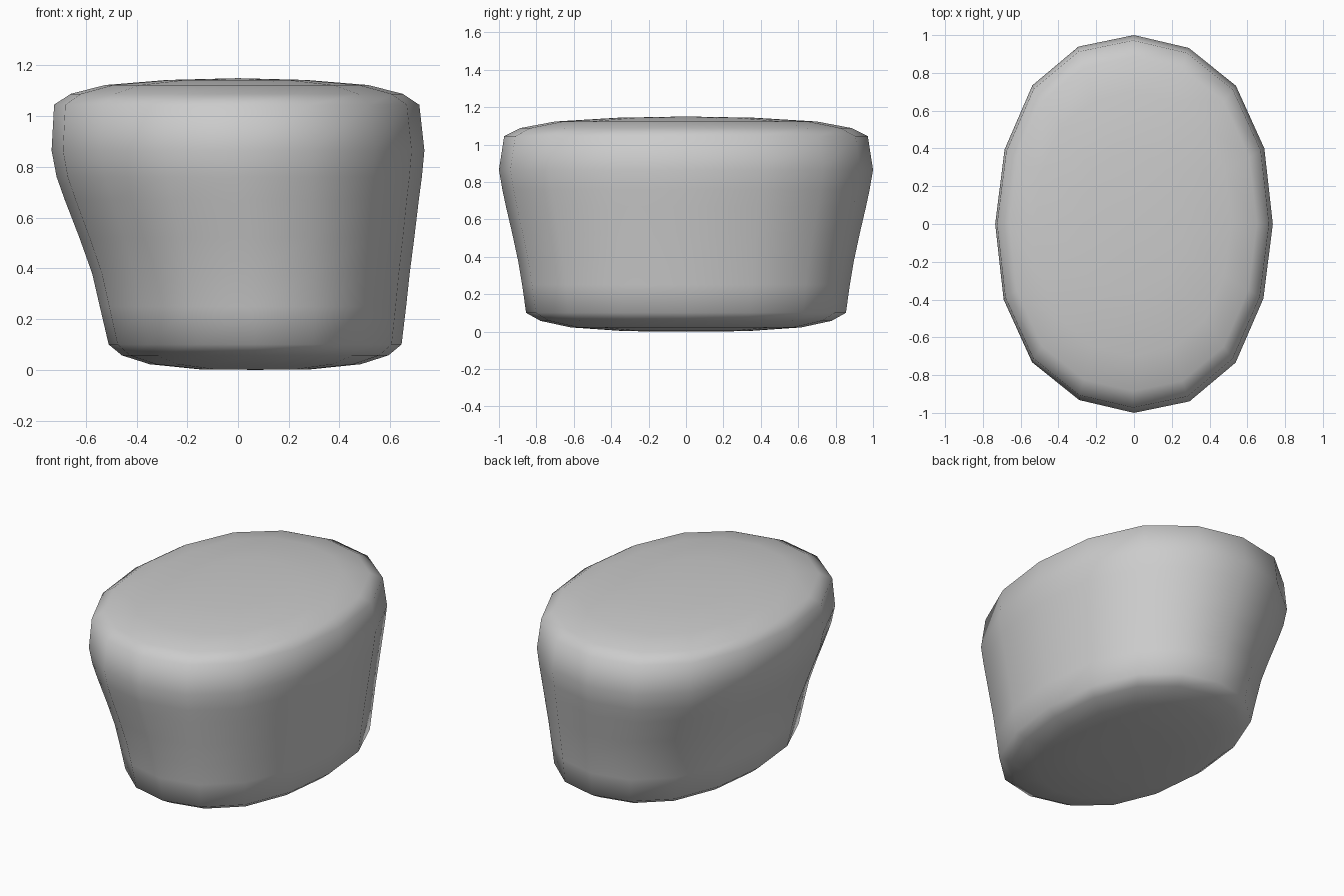
import bpy, bmesh

if "Cube" in bpy.data.objects:
    bpy.data.objects.remove(bpy.data.objects["Cube"])

# Sixteen-sided, slightly squared oval used by every ring
quarter = [(1, 0), (.939, .4), (.734, .732), (.395, .932)]
oval = quarter + [(-y, x) for x, y in quarter]
oval += [(-x, -y) for x, y in oval]

# Side profile, bottom to top: left x, right x, half depth, height
sides = [
    (-.51, .645, .855, .10), (-.545, .663, .876, .25), (-.575, .677, .898, .38),
    (-.625, .695, .928, .52), (-.683, .713, .963, .67), (-.715, .725, .982, .76),
    (-.735, .735, 1.0, .865), (-.725, .715, .972, 1.045),
]
# Low domes closing both ends: scale of the rim ring, and height inside it
dome = [(.91, .043), (.72, .078), (.38, .098)]


def dome_rings(rim, sign):
    left, right, depth, z = rim
    mid, half = (left + right) / 2, (right - left) / 2
    return [(mid - half * s, mid + half * s, depth * s, z + sign * h) for s, h in dome]


rings = dome_rings(sides[0], -1)[::-1] + sides + dome_rings(sides[-1], 1)

# Oval body lofted through all rings
bm = bmesh.new()
loops = []
for left, right, depth, z in rings:
    mid, half = (left + right) / 2, (right - left) / 2
    loops.append([bm.verts.new((mid + half * x, depth * y, z)) for x, y in oval])
n = len(oval)
for a, b in zip(loops, loops[1:]):
    for i in range(n):
        j = (i + 1) % n
        bm.faces.new((a[i], a[j], b[j], b[i]))
# Dome centres
for loop, center in ((loops[0], (.068, 0, 0)), (loops[-1], (0, 0, 1.15))):
    tip = bm.verts.new(center)
    for i in range(n):
        bm.faces.new((loop[i], loop[(i + 1) % n], tip))
bmesh.ops.recalc_face_normals(bm, faces=bm.faces)
for f in bm.faces:
    f.smooth = True

mesh = bpy.data.meshes.new("oval_body")
bm.to_mesh(mesh)
bm.free()
body = bpy.data.objects.new("oval_body", mesh)
bpy.context.collection.objects.link(body)
